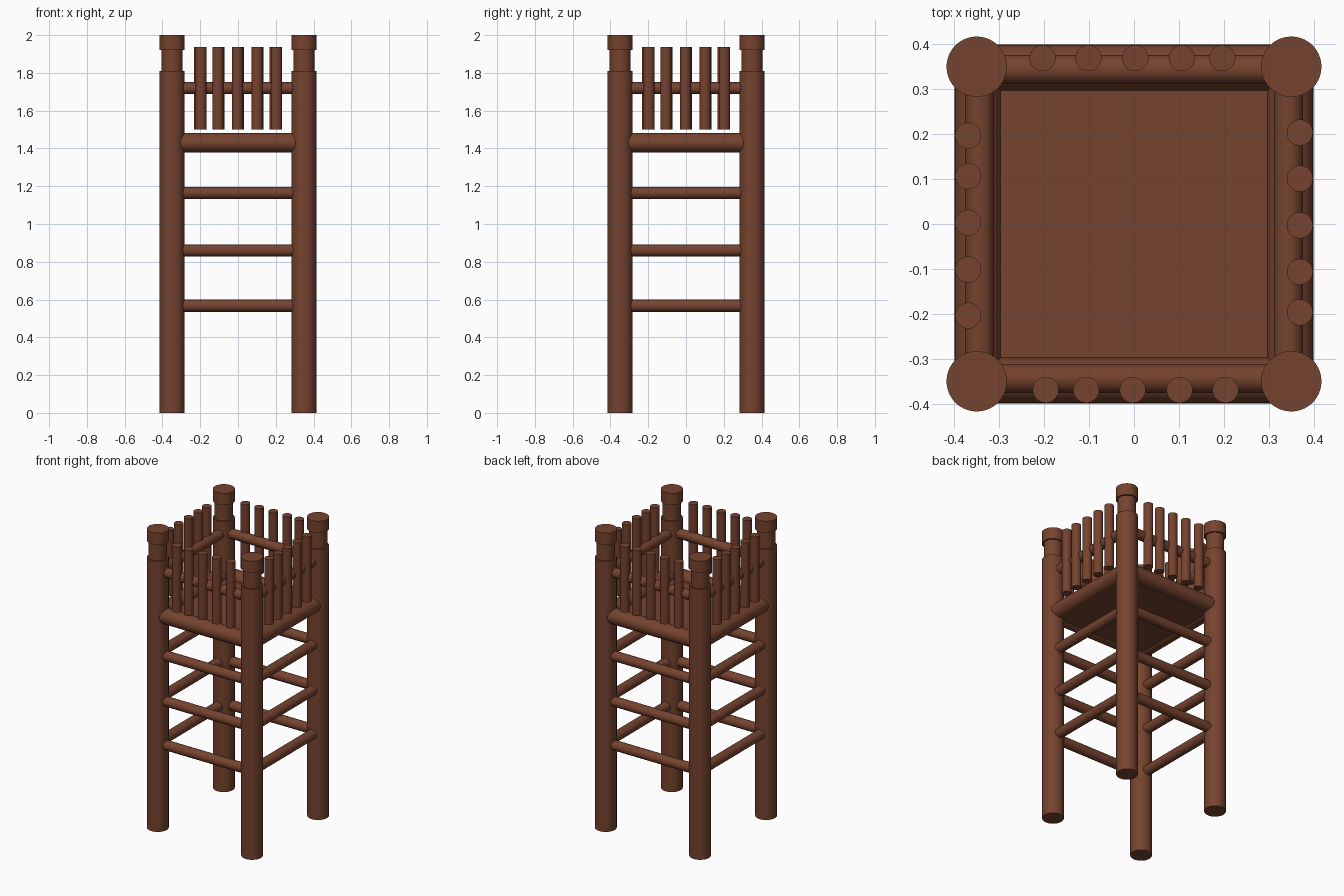
import bpy, math
from mathutils import Matrix, Vector

if "Cube" in bpy.data.objects:
    bpy.data.objects.remove(bpy.data.objects["Cube"])

wood = bpy.data.materials.new("brown wood")
wood.diffuse_color = (0.18, 0.056, 0.028, 1)
wood.use_nodes = True
wood.node_tree.nodes["Principled BSDF"].inputs["Base Color"].default_value = wood.diffuse_color


def finish(obj, name, turn):
    """Name, colour and smooth a part, then swing it round the tower."""
    obj.name = name
    obj.data.materials.append(wood)
    bpy.ops.object.shade_smooth_by_angle(angle=math.radians(40))
    obj.matrix_world = Matrix.Rotation(turn, 4, 'Z') @ obj.matrix_basis


def log(name, start, end, radius, turn=0, sides=32):
    a, b = Vector(start), Vector(end)
    bpy.ops.mesh.primitive_cylinder_add(
        vertices=sides, radius=radius, depth=(b - a).length, location=(a + b) / 2,
        rotation=(b - a).to_track_quat('Z', 'Y').to_euler())
    finish(bpy.context.object, name, turn)


def lathe(name, profile, x, y, turn, sides=40):
    """Stepped round post turned from a (radius, z) profile."""
    verts = [(x + r * math.cos(2 * math.pi * i / sides),
              y + r * math.sin(2 * math.pi * i / sides), z)
             for r, z in profile for i in range(sides)]
    faces = [(k * sides + i, k * sides + (i + 1) % sides,
              (k + 1) * sides + (i + 1) % sides, (k + 1) * sides + i)
             for k in range(len(profile) - 1) for i in range(sides)]
    faces.append(tuple(reversed(range(sides))))
    faces.append(tuple(range((len(profile) - 1) * sides, len(profile) * sides)))
    mesh = bpy.data.meshes.new(name)
    mesh.from_pydata(verts, [], faces)
    obj = bpy.data.objects.new(name, mesh)
    bpy.context.collection.objects.link(obj)
    bpy.ops.object.select_all(action='DESELECT')
    obj.select_set(True)
    bpy.context.view_layer.objects.active = obj
    finish(obj, name, turn)


C = 0.349   # post centre distance from each axis
E = 0.345   # half length of the cross pieces
post_profile = [(0.066, 0), (0.066, 1.81), (0.056, 1.81),
                (0.056, 1.922), (0.067, 1.922), (0.067, 2.0)]

# Four identical sides, each turned a quarter
for k, side in enumerate(("front", "right", "back", "left")):
    turn = k * math.pi / 2
    # corner post with neck and cap
    lathe(side + "_post", post_profile, -C, -C, turn)
    # ladder rungs
    for n, z in enumerate((0.567, 0.86, 1.165)):
        log(f"{side}_rung_{n + 1}", (-E, -C, z), (E, -C, z), 0.032, turn)
    # thick beam carrying the floor
    log(side + "_floor_beam", (-E, -0.347, 1.43), (E, -0.347, 1.43), 0.051, turn)
    # guard rail and its upright pickets
    log(side + "_guard_rail", (-E, -0.343, 1.719), (E, -0.343, 1.719), 0.032, turn)
    for n, x in enumerate((-0.196, -0.106, -0.003, 0.101, 0.203)):
        log(f"{side}_picket_{n + 1}", (x, -0.368, 1.5), (x, -0.368, 1.938), 0.029, turn)

# platform floor
bpy.ops.mesh.primitive_cube_add(size=1, location=(0, 0, 1.41))
floor = bpy.context.object
floor.scale = (0.64, 0.64, 0.04)
finish(floor, "platform_floor", 0)
